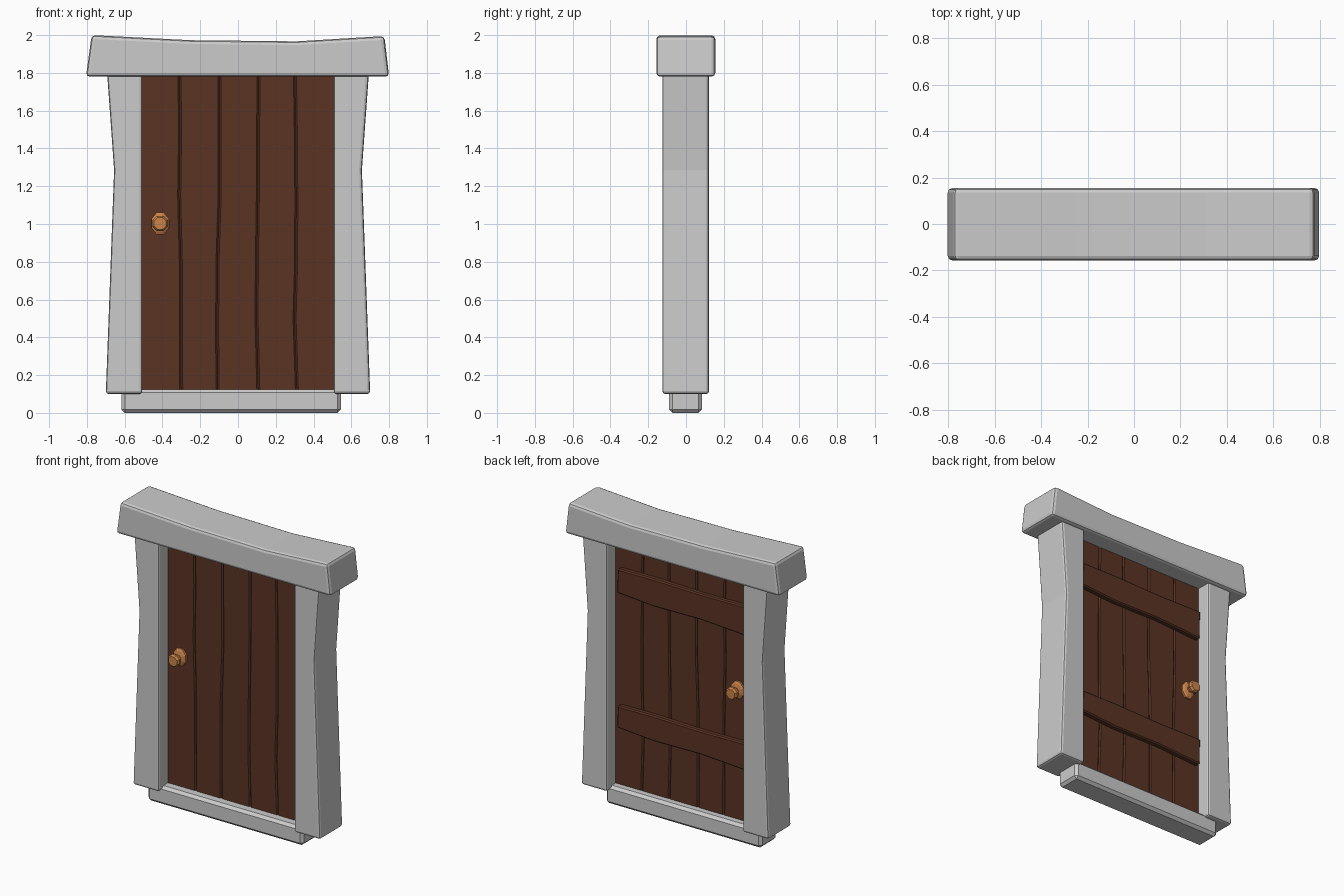
import bpy, bmesh, math, random

if "Cube" in bpy.data.objects:
    bpy.data.objects.remove(bpy.data.objects["Cube"])
random.seed(4)


def material(name, rgb):
    m = bpy.data.materials.new(name)
    m.diffuse_color = (*rgb, 1)
    m.use_nodes = True
    m.node_tree.nodes["Principled BSDF"].inputs["Base Color"].default_value = m.diffuse_color
    return m


WOOD = material("dark_wood", (0.10, 0.034, 0.017))
BRASS = material("brass", (0.60, 0.23, 0.07))


def finish(bm, name, mat=None, bevel=0.0, segments=2):
    bmesh.ops.recalc_face_normals(bm, faces=bm.faces)
    me = bpy.data.meshes.new(name)
    bm.to_mesh(me)
    bm.free()
    ob = bpy.data.objects.new(name, me)
    bpy.context.collection.objects.link(ob)
    if mat:
        me.materials.append(mat)
    if bevel:
        b = ob.modifiers.new("bevel", 'BEVEL')
        b.width, b.segments = bevel, segments
        b.limit_method, b.angle_limit = 'ANGLE', math.radians(30)
    return ob


def strip(name, side_a, side_b, y0, y1, mat=None, bevel=0.0, segments=2):
    """Solid block between two matching (x, z) edge lines, y0 to y1 deep."""
    bm = bmesh.new()
    rings = [[bm.verts.new((p[0], y, p[1])) for p, y in
              ((a, y0), (b, y0), (b, y1), (a, y1))]
             for a, b in zip(side_a, side_b)]
    for r, s in zip(rings, rings[1:]):
        for i in range(4):
            j = (i + 1) % 4
            bm.faces.new((r[i], r[j], s[j], s[i]))
    bm.faces.new(rings[0])
    bm.faces.new(rings[-1])
    return finish(bm, name, mat, bevel, segments)


# Stone frame: lintel with sagging top, waisted posts, sill
strip("lintel",
      [(-0.805, 1.78), (-0.27, 1.78), (0.30, 1.78), (0.80, 1.78)],
      [(-0.775, 2.0), (-0.25, 1.973), (0.31, 1.967), (0.775, 1.995)],
      -0.157, 0.155, bevel=0.02)
for side, label in ((-1, "left"), (1, "right")):
    strip(label + "_post",
          [(side * x, z) for x, z in ((0.70, 0.10), (0.656, 1.285), (0.693, 1.80))],
          [(side * 0.507, z) for z in (0.10, 1.285, 1.80)],
          -0.125, 0.122, bevel=0.015)
strip("sill", [(-0.617, 0), (0.545, 0)], [(-0.617, 0.125), (0.545, 0.125)],
      -0.09, 0.084, bevel=0.018, segments=1)

# Door planks sharing slightly wavy joints
levels = [0.11, 0.5, 0.8, 1.15, 1.5, 1.80]
joints = []
for x in (-0.515, -0.307, -0.104, 0.103, 0.306, 0.515):
    wave = 0 if abs(x) > 0.5 else 0.008
    joints.append([(x + random.uniform(-wave, wave), z) for z in levels])
for i in range(5):
    strip(f"plank_{i + 1}", joints[i], joints[i + 1], -0.023, 0.027, WOOD, 0.008, 1)

# Battens across the back, flaring towards the handle side
for name, z0, z1 in (("lower_batten", 0.50, 0.67), ("upper_batten", 1.41, 1.595)):
    strip(name,
          [(-0.49, z0 - 0.015), (-0.15, z0 + 0.005), (0.2, z0), (0.475, z0 + 0.02)],
          [(-0.495, z1), (-0.15, z1 - 0.005), (0.2, z1 + 0.003), (0.47, z1)],
          0.02, 0.062, WOOD, 0.008, 1)

# Door knobs on both faces: tall rose plate, neck and faceted grip
PROFILE = [(0.050, 0.0), (0.050, 0.014), (0.038, 0.022), (0.020, 0.028),
           (0.020, 0.045), (0.042, 0.056), (0.044, 0.074), (0.034, 0.088)]
for name, face, d in (("front_knob", -0.022, -1), ("back_knob", 0.026, 1)):
    bm = bmesh.new()
    rings = []
    for k, (r, h) in enumerate(PROFILE):
        tall = 1.25 if k < 3 else 1.0
        rings.append([bm.verts.new((-0.412 + r * math.cos(a), face + d * h,
                                    1.003 + tall * r * math.sin(a)))
                      for a in (math.tau * (i + 0.5) / 8 for i in range(8))])
    for r, s in zip(rings, rings[1:]):
        for i in range(8):
            j = (i + 1) % 8
            bm.faces.new((r[i], r[j], s[j], s[i]))
    bm.faces.new(rings[0])
    bm.faces.new(rings[-1])
    finish(bm, name, BRASS)
